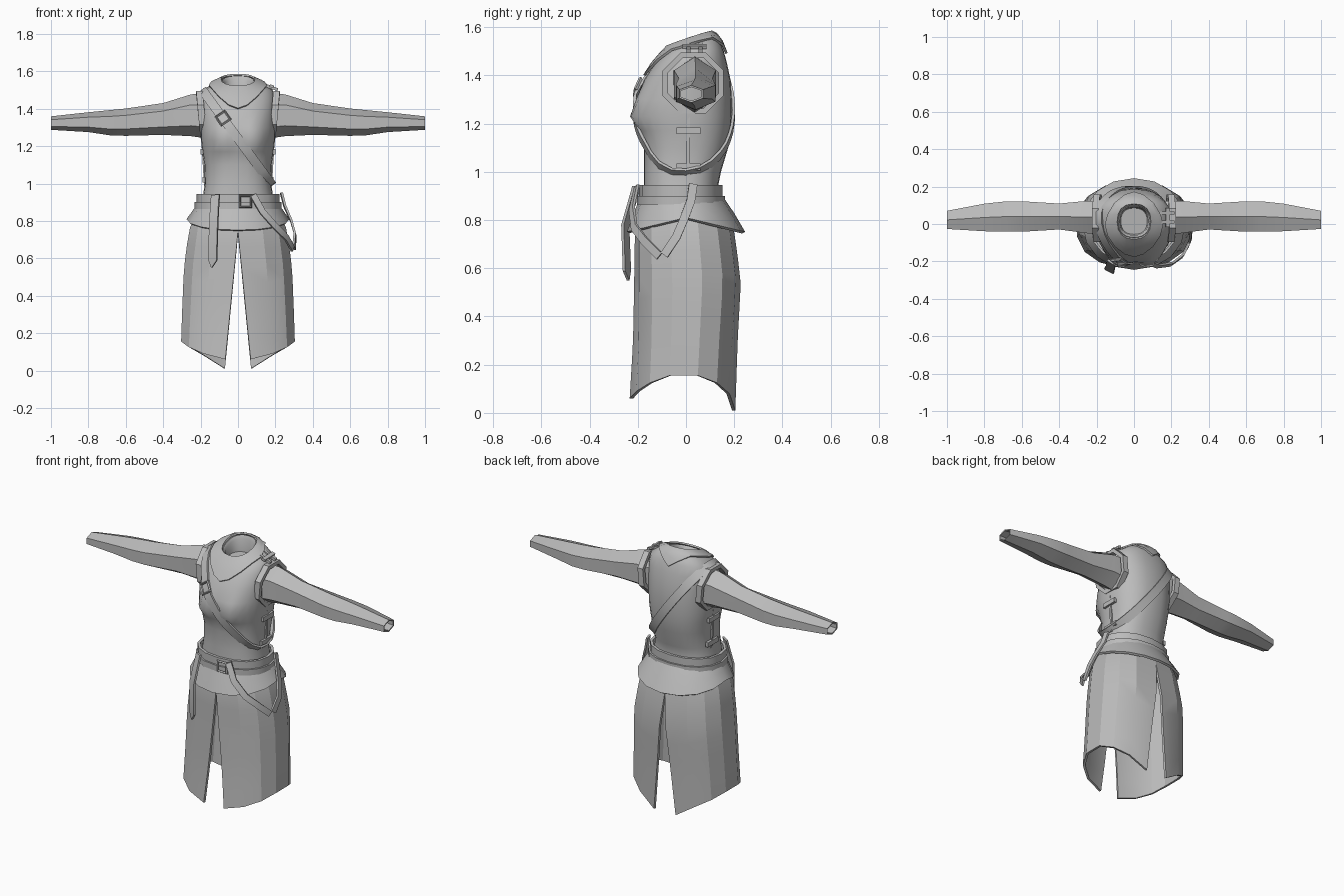
import bpy, bmesh, math
from math import sin, cos, pi, copysign
from mathutils import Vector
from mathutils.bvhtree import BVHTree

if "Cube" in bpy.data.objects:
    bpy.data.objects.remove(bpy.data.objects["Cube"], do_unlink=True)

cloth = bpy.data.materials.new("grey_cloth")
cloth.use_nodes = True
GREY = (0.5, 0.5, 0.5, 1)
cloth.diffuse_color = GREY
cloth.node_tree.nodes["Principled BSDF"].inputs["Base Color"].default_value = GREY


def finish(ob, angle=35, thick=0, offset=-1):
    ob.data.materials.clear()
    ob.data.materials.append(cloth)
    bpy.ops.object.select_all(action='DESELECT')
    ob.select_set(True)
    bpy.context.view_layer.objects.active = ob
    if thick:
        m = ob.modifiers.new("thickness", 'SOLIDIFY')
        m.thickness, m.offset = thick, offset
        bpy.ops.object.modifier_apply(modifier=m.name)
    bpy.ops.object.shade_smooth_by_angle(angle=math.radians(angle))
    return ob


def loft(name, rings, closed=True, caps=(), **kw):
    """Skin a list of equal-length point rings."""
    bm = bmesh.new()
    rows = [[bm.verts.new(p) for p in r] for r in rings]
    n = len(rows[0])
    for a, b in zip(rows, rows[1:]):
        for i in range(n if closed else n - 1):
            j = (i + 1) % n
            bm.faces.new((a[i], a[j], b[j], b[i]))
    for c in caps:
        bm.faces.new(rows[c])
    bmesh.ops.remove_doubles(bm, verts=bm.verts, dist=1e-5)
    bmesh.ops.recalc_face_normals(bm, faces=bm.faces)
    me = bpy.data.meshes.new(name)
    bm.to_mesh(me)
    bm.free()
    ob = bpy.data.objects.new(name, me)
    bpy.context.collection.objects.link(ob)
    return finish(ob, **kw)


def oval(t, rx, yf, yb, e=2.4):
    """Superellipse point; t = 0 is the front, t = pi/2 is +x."""
    f = lambda v: copysign(abs(v) ** (2 / e), v)
    return rx * f(sin(t)), (yf + yb) / 2 - (yb - yf) / 2 * f(cos(t))


def ribbon(name, pts, outs, width, thick=0.012, closed=False, tip=False):
    """Flat strap along pts, facing the outs directions."""
    pts, outs = [Vector(p) for p in pts], [Vector(o).normalized() for o in outs]
    n, rings = len(pts), []
    for i, (p, o) in enumerate(zip(pts, outs)):
        a = pts[i - 1] if closed or i else p
        b = pts[(i + 1) % n] if closed or i < n - 1 else p
        s = (b - a).cross(o).normalized() * width / 2
        if tip and i == n - 1:
            s *= 0.05
        h = o * thick / 2
        rings.append([p - s - h, p + s - h, p + s + h, p - s + h])
    if closed:
        rings.append(rings[0])
    return loft(name, rings, caps=() if closed else (0, -1))


def box(name, loc, size, rot=(0, 0, 0)):
    bpy.ops.mesh.primitive_cube_add(size=1, location=loc, rotation=rot)
    ob = bpy.context.object
    ob.name, ob.scale = name, size
    return finish(ob)


def buckle(name, loc, radius, rot):
    bpy.ops.mesh.primitive_torus_add(location=loc, rotation=rot, major_segments=4,
                                     minor_segments=4, major_radius=radius, minor_radius=0.008)
    bpy.context.object.name = name
    return finish(bpy.context.object)


# Torso: z, half width, front y, back y, forward tilt
torso_rows = [
    (0.80, .20, -.18, .15, 0), (0.95, .185, -.175, .135, 0), (1.0, .177, -.175, .145, 0),
    (1.1, .18, -.175, .175, 0), (1.17, .19, -.185, .185, 0), (1.23, .198, -.2, .19, 0),
    (1.3, .2, -.2, .19, 0), (1.38, .2, -.175, .185, 0), (1.45, .2, -.13, .17, 0),
    (1.50, .185, -.09, .155, .05), (1.53, .13, -.08, .13, .25), (1.545, .085, -.07, .1, .35),
    (1.53, .075, -.06, .09, .3), (1.47, .07, -.055, .085, .1)]
rings = []
for z, rx, yf, yb, tilt in torso_rows:
    ring = []
    for i in range(28):
        x, y = oval(2 * pi * i / 28, rx, yf, yb)
        if y < 0:  # bust
            y -= .045 * math.exp(-((abs(x) - .085) / .06) ** 2 - ((z - 1.235) / .06) ** 2)
        ring.append((x, y, z + tilt * (y - .015)))
    rings.append(ring)
torso = loft("torso", rings, caps=(0, -1), angle=50)
surface = BVHTree.FromPolygons([v.co.copy() for v in torso.data.vertices],
                               [p.vertices[:] for p in torso.data.polygons])

# Pointed collar draped over the shoulders
collar = []
for k in range(4):
    ring = []
    for i in range(16):
        t = 2 * pi * i / 16
        ox, oy = oval(t, .15, -.165, .16, 1.7)
        ix, iy = oval(t, .086, -.072, .102)
        x, y = ix + (ox - ix) * k / 3, iy + (oy - iy) * k / 3
        hit = surface.ray_cast(Vector((x, y, 2)), Vector((0, 0, -1)))
        ring.append(hit[0] + hit[1] * .004)
    collar.append(ring)
loft("collar", collar, thick=.01, offset=1)

# Shoulder strap running round the body in a slanted plane
centre, down = Vector((0, 0, 1.24)), Vector((.592, 0, -.806))
pts, outs = [], []
for i in range(32):
    a = 2 * pi * i / 32
    d = down * cos(a) + Vector((0, 1, 0)) * sin(a)
    hit = surface.ray_cast(centre, d)[0]
    if hit:
        pts.append(hit + d * .008)
        outs.append(d)
ribbon("shoulder_strap", pts, outs, .05, closed=True)
spot = surface.ray_cast(Vector((-.08, -1, 1.35)), Vector((0, 1, 0)))[0]
buckle("strap_buckle", spot + Vector((0, -.022, 0)), .04, (pi / 2 - .35, pi / 4 - .64, -.2))
box("strap_keeper", spot + Vector((.035, -.018, -.05)), (.07, .014, .02), (-.1, .6, 0))

# Sleeves, armhole trims, side lacing
sleeve = [(.16, .035, .1, 1.36, .12), (.25, .037, .1, 1.365, .112), (.4, .04, .08, 1.345, .085),
          (.6, .04, .094, 1.328, .073), (.68, .04, .094, 1.325, .068), (.8, .035, .085, 1.328, .053),
          (1, .022, .056, 1.323, .036)]
for side, s in (("left", 1), ("right", -1)):
    loft(side + "_sleeve",
         [[(s * x, yc + ry * sin(k * pi / 3), zc + rz * cos(k * pi / 3)) for k in range(6)]
          for x, yc, ry, zc, rz in sleeve], thick=.008)
    ring = [pi / 8 + k * pi / 4 for k in range(8)]
    ribbon(side + "_armhole_trim",
           [(s * (.195 + .012 * sin(a)), .03 + .125 * cos(a), 1.368 + .125 * sin(a)) for a in ring],
           [(s, 0, 0)] * 8, .024, .035, closed=True)
    box(side + "_side_seam", (s * .183, .01, 1.11), (.012, .014, .25), (0, s * .06, 0))
    for z, x in ((1.17, .193), (1.02, .182)):
        box(side + "_side_clasp", (s * x, .01, z), (.016, .1, .028))
for y in (.01, .06):
    box("shoulder_clasp", (.175, y, 1.515), (.08, .016, .016), (0, .35, 0))
box("shoulder_clasp_bar", (.18, .035, 1.52), (.022, .1, .014), (0, .35, 0))


# Skirt: two panels parted by slits at front and back
skirt_rows = [(0.85, .225, -.19, .17), (0.75, .268, -.212, .2), (0.55, .295, -.215, .228),
              (0.3, .305, -.22, .215), (0.0, .314, -.24, .207)]


def skirt_section(z):
    for a, b in zip(skirt_rows, skirt_rows[1:]):
        if z >= b[0]:
            f = (a[0] - z) / (a[0] - b[0])
            return [p + (q - p) * f for p, q in zip(a[1:], b[1:])]


hem = [.06, .09, .125, .155, .155, .125, .08, .01]
for side, s in (("left", 1), ("right", -1)):
    rows = []
    for r in range(9):
        row = []
        for i, h in enumerate(hem):
            z = .85 + (h - .85) * r / 8
            rx, yf, yb = skirt_section(z)
            gap = max(0, .74 - z) * .1
            t0 = (gap / rx) ** 1.2
            x, y = oval(t0 + (pi - 2 * t0) * i / 7, rx, yf, yb)
            row.append((s * max(x, 0), y, z))
        rows.append(row)
    loft(side + "_skirt_panel", rows, closed=False, angle=22, thick=.014)

# Flared hip flap with a dipping hem, and the waist belt
angles = [2 * pi * i / 16 for i in range(16)]
flap = []
for f in (0, .5, 1):
    ring = []
    for t in angles:
        x, y = oval(t, .215 + .06 * f, -.19 - .055 * f, .155 + .09 * f, 2.1)
        ring.append((x, y, .895 + (.81 - .24 * abs(y) - .895) * f))
    flap.append(ring)
loft("hip_flap", flap, thick=.014)
for name, z0, z1, grow in (("waist_belt", .895, .945, .012), ("lower_belt", .865, .9, .022)):
    loft(name, [[(*oval(t, .21 + grow, -.182 - grow, .14 + grow, 2.2), z) for t in angles]
                for z in (z0, z1)], thick=.016)
buckle("belt_buckle", (.04, -.21, .905), .042, (pi / 2, pi / 4, 0))


# Hanging belt end and the two hip straps meeting in a V
def hanging(name, pts, width, tip=False):
    ribbon(name, pts, [(x, y, 0) for x, y, z in pts], width, tip=tip)


hanging("belt_end", [(-.12, -.205, .94), (-.125, -.225, .87), (-.13, -.252, .78),
                     (-.135, -.245, .59), (-.14, -.24, .55)], .05, True)
hanging("front_hip_strap", [(.08, -.205, .94), (.13, -.225, .85), (.2, -.215, .77),
                            (.26, -.17, .71), (.292, -.11, .65)], .035)
hanging("rear_hip_strap", [(.232, .03, .95), (.25, .02, .88), (.285, -.01, .8),
                           (.305, -.04, .73), (.3, -.09, .655)], .035)
